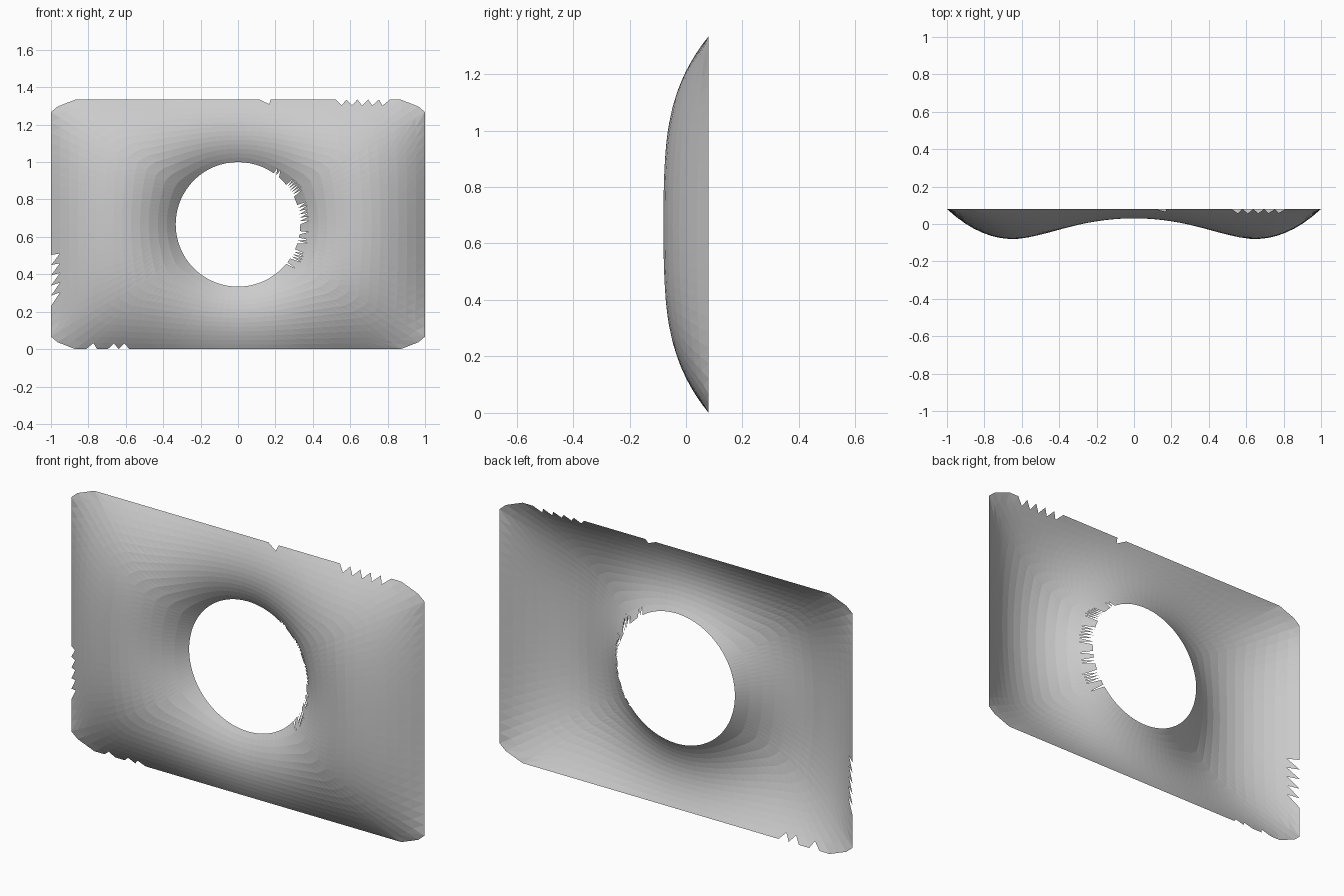
import bpy, math, random

if "Cube" in bpy.data.objects:
    bpy.data.objects.remove(bpy.data.objects["Cube"])

random.seed(4)
CZ, R, RINGS, SIDE, SAG = 0.667, 0.333, 14, 0.08, 0.16

# Outer outline: one quarter (chamfered corner), mirrored into a full loop
def subdivide(p, q, n):
    return [(p[0] + (q[0] - p[0]) * k / n, p[1] + (q[1] - p[1]) * k / n) for k in range(n)]

quarter = (subdivide((1, 0), (1, 0.6), 11) + subdivide((1, 0.6), (0.965, 0.63), 1)
           + subdivide((0.965, 0.63), (0.87, CZ), 2) + subdivide((0.87, CZ), (0, CZ), 15) + [(0, CZ)])
half = quarter + [(-x, z) for x, z in reversed(quarter[:-1])]
outline = half + [(x, -z) for x, z in reversed(half[1:-1])]
n = len(outline)

# Grid of points from the round hole to the outline
pts = []
for j in range(RINGS + 1):
    t = j / RINGS
    for i, (ox, oz) in enumerate(outline):
        a = math.atan2(oz, ox)
        ix, iz = R * math.cos(a), R * math.sin(a)
        s = t
        x, z = ix + (ox - ix) * s, iz + (oz - iz) * s
        pts.append((x, z))

faces, rim = [], []
for j in range(RINGS):
    for i in range(n):
        k = (i + 1) % n
        a, b, c, d = j * n + i, j * n + k, (j + 1) * n + k, (j + 1) * n + i
        faces += [(a, c, b), (a, d, c)]
        rim += ["hole" if j == 0 else "", "edge" if j == RINGS - 1 else ""]

# Inflated membrane: fixed rims, even pressure (cotangent weights, relaxation)
weights = [dict() for _ in pts]
area = [0.0] * len(pts)
for f in faces:
    for m in range(3):
        p, q, r = f[m], f[(m + 1) % 3], f[(m + 2) % 3]
        ux, uz = pts[q][0] - pts[p][0], pts[q][1] - pts[p][1]
        vx, vz = pts[r][0] - pts[p][0], pts[r][1] - pts[p][1]
        cross = abs(ux * vz - uz * vx)
        w = 0.5 * (ux * vx + uz * vz) / cross
        weights[q][r] = weights[q].get(r, 0) + w
        weights[r][q] = weights[r].get(q, 0) + w
        area[p] += cross / 6
height = [0.0] * len(pts)
inner = [(v, list(weights[v].items()), sum(weights[v].values())) for v in range(n, RINGS * n)]
for _ in range(350):
    for v, links, total in inner:
        new = (area[v] + sum(w * height[u] for u, w in links)) / total
        height[v] += 1.6 * (new - height[v])
top = max(height)

# Small chips missing along the rims
def chipped(f, kind):
    x = sum(pts[v][0] for v in f) / 3
    z = sum(pts[v][1] for v in f) / 3 + CZ
    if kind == "hole":
        return x > 0.1 and z > 0.45 and random.random() < 0.6
    if kind == "edge":
        left = x < -0.95 and 0.22 < z < 0.53
        upper = z > 1.28 and (0.13 < x < 0.2 or (0.5 < x < 0.82 and random.random() < 0.6))
        lower = z < 0.05 and -0.82 < x < -0.5 and random.random() < 0.6
        return left or upper or lower
    return False

kept = [f for f, kind in zip(faces, rim) if not chipped(f, kind)]
verts = [(x, SIDE - SAG * h / top, z + CZ) for (x, z), h in zip(pts, height)]
used = sorted({v for f in kept for v in f})
index = {v: k for k, v in enumerate(used)}

# Panel sheet
mesh = bpy.data.meshes.new("curved_panel")
mesh.from_pydata([verts[v] for v in used], [], [tuple(index[v] for v in f) for f in kept])
mesh.update()
panel = bpy.data.objects.new("curved_panel", mesh)
bpy.context.collection.objects.link(panel)
